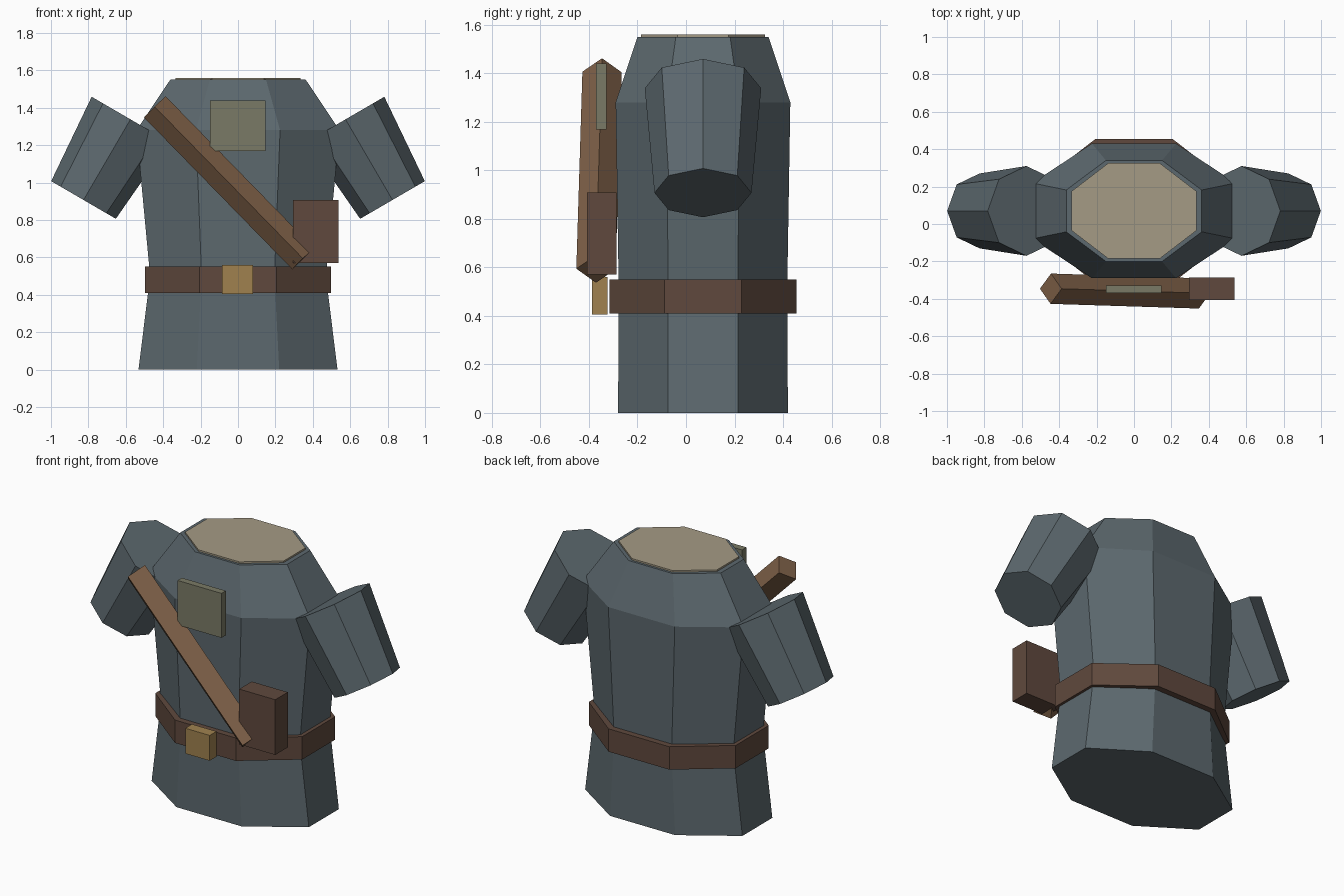
import bpy, bmesh, math
from mathutils import Vector

if "Cube" in bpy.data.objects:
    bpy.data.objects.remove(bpy.data.objects["Cube"])

CY = 0.07  # depth centre of the body


def material(name, rgb):
    m = bpy.data.materials.new(name)
    m.diffuse_color = (*rgb, 1)
    m.use_nodes = True
    m.node_tree.nodes["Principled BSDF"].inputs["Base Color"].default_value = m.diffuse_color
    return m


CLOTH = material("slate cloth", (0.108, 0.14, 0.157))
LEATHER = material("dark leather", (0.115, 0.066, 0.047))
STRAP = material("tan leather", (0.21, 0.118, 0.064))
BRASS = material("brass", (0.35, 0.222, 0.078))
OLIVE = material("olive patch", (0.195, 0.195, 0.132))
LINEN = material("linen lining", (0.376, 0.328, 0.235))


def loft(name, rings, mat):
    """Join equal-sized point rings into a closed solid."""
    bm = bmesh.new()
    loops = [[bm.verts.new(p) for p in ring] for ring in rings]
    n = len(loops[0])
    for a, b in zip(loops, loops[1:]):
        for i in range(n):
            j = (i + 1) % n
            bm.faces.new((a[i], a[j], b[j], b[i]))
    bm.faces.new(loops[0][::-1])
    bm.faces.new(loops[-1])
    bmesh.ops.recalc_face_normals(bm, faces=bm.faces)
    mesh = bpy.data.meshes.new(name)
    bm.to_mesh(mesh)
    bm.free()
    mesh.materials.append(mat)
    ob = bpy.data.objects.new(name, mesh)
    bpy.context.collection.objects.link(ob)
    return ob


def octagon(z, hx, hy):
    """Flat-sided horizontal octagon with the given half width and depth."""
    k = 1 / math.cos(math.pi / 8)
    angles = [math.pi / 8 + i * math.pi / 4 for i in range(8)]
    return [(hx * k * math.cos(a), CY + hy * k * math.sin(a), z) for a in angles]


def rod(name, start, end, r0, r1, sides, mat):
    """Tapered prism between two points, one corner pointing along y."""
    start, end = Vector(start), Vector(end)
    axis = (end - start).normalized()
    u = Vector((0, 1, 0)).cross(axis).normalized()
    v = axis.cross(u)
    turns = [2 * math.pi * i / sides for i in range(sides)]
    rings = [[c + r * (math.cos(t) * u + math.sin(t) * v) for t in turns]
             for c, r in ((start, r0), (end, r1))]
    return loft(name, rings, mat)


def box(name, x, y, z, mat):
    rings = [[(x[0], y[0], h), (x[1], y[0], h), (x[1], y[1], h), (x[0], y[1], h)] for h in z]
    return loft(name, rings, mat)


# Tunic body and neck lining
loft("tunic_body", [octagon(0, 0.532, 0.35), octagon(0.5, 0.47, 0.347),
                    octagon(1.28, 0.543, 0.36), octagon(1.55, 0.362, 0.27)], CLOTH)
loft("neck_lining", [octagon(1.52, 0.333, 0.255), octagon(1.56, 0.333, 0.255)], LINEN)

# Sleeves, tapering to the cuffs
for side, s in (("left", -1), ("right", 1)):
    rod(side + "_sleeve", (s * 0.575, CY, 1.338), (s * 0.826, CY, 0.907), 0.24, 0.2, 8, CLOTH)

# Belt and buckle
loft("belt", [octagon(0.41, 0.497, 0.385), octagon(0.55, 0.497, 0.385)], LEATHER)
box("buckle", (-0.085, 0.08), (-0.388, -0.323), (0.405, 0.56), BRASS)

# Shoulder strap, pouch and chest patch
rod("shoulder_strap", (-0.445, -0.346, 1.405), (0.348, -0.371, 0.593), 0.081, 0.081, 4, STRAP)
box("pouch", (0.293, 0.537), (-0.407, -0.286), (0.57, 0.908), LEATHER)
box("chest_patch", (-0.15, 0.147), (-0.37, -0.328), (1.168, 1.44), OLIVE)
